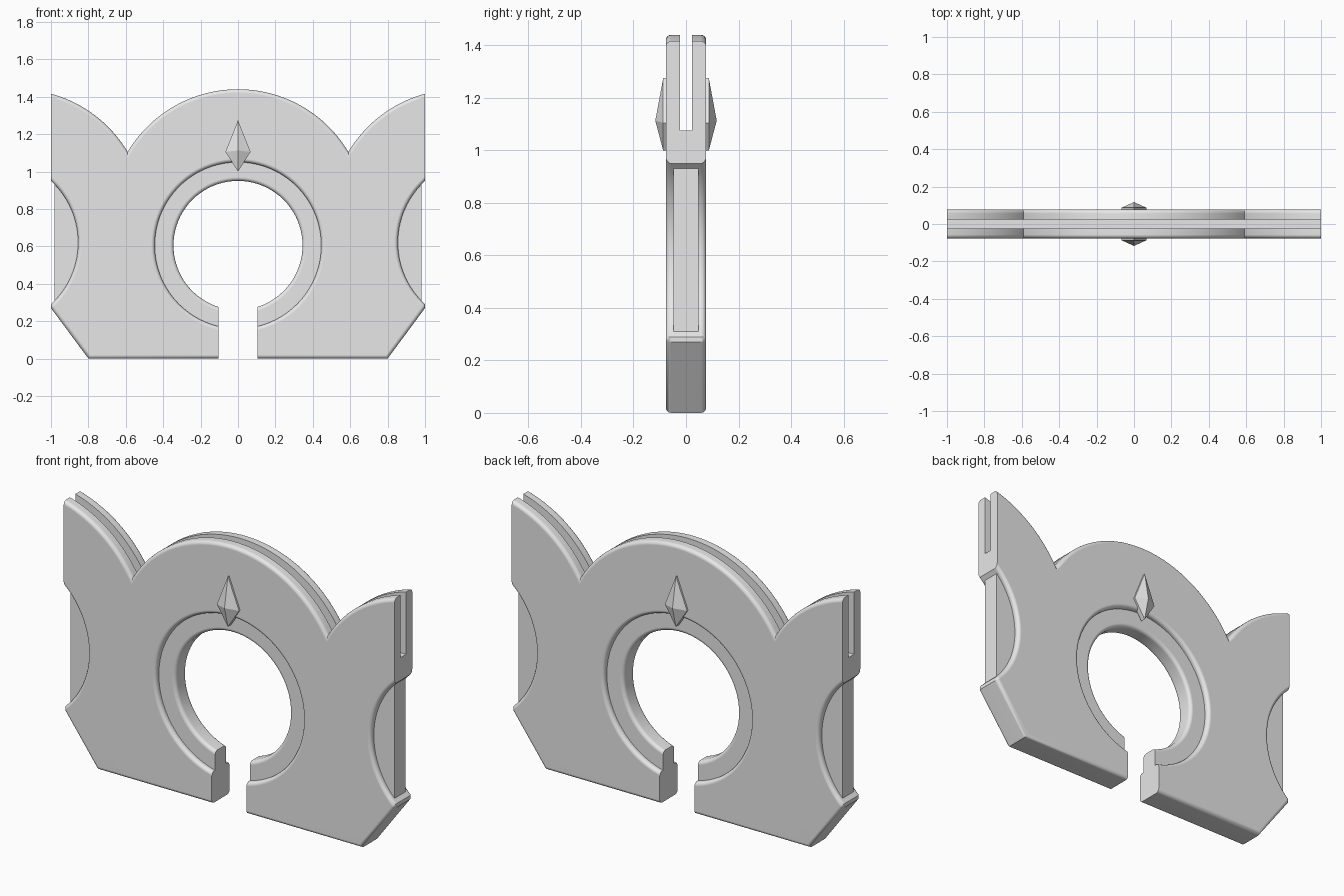
import bpy, bmesh
from math import asin, cos, sin, pi

cube = bpy.data.objects.get("Cube")
if cube:
    bpy.data.objects.remove(cube, do_unlink=True)

grey = bpy.data.materials.new("plain grey")
grey.use_nodes = True
grey.diffuse_color = (0.8, 0.8, 0.8, 1)
grey.node_tree.nodes["Principled BSDF"].inputs["Base Color"].default_value = (0.8, 0.8, 0.8, 1)

GAP = 0.105          # half width of the bottom opening
HOLE_Z = 0.605       # height of the hole centre
HALF = 0.077         # half thickness of the body
THIN = 0.048         # half thickness of the recessed parts


def arc(cx, cz, r, a0, a1, n):
    return [(cx + r * cos(a0 + (a1 - a0) * i / n),
             cz + r * sin(a0 + (a1 - a0) * i / n)) for i in range(n + 1)]


def hole_arc(r, n=72):
    """Arc over the hole, from the left of the opening to the right."""
    t = asin(GAP / r)
    return arc(0, HOLE_Z, r, 1.5 * pi - t, -0.5 * pi + t, n)


def finish(bm, name):
    bmesh.ops.recalc_face_normals(bm, faces=bm.faces)
    mesh = bpy.data.meshes.new(name)
    bm.to_mesh(mesh)
    bm.free()
    mesh.materials.append(grey)
    ob = bpy.data.objects.new(name, mesh)
    bpy.context.collection.objects.link(ob)
    return ob


def prism(outline, half, name, rounded=None, width=0.02):
    """Extrude an x-z outline along y and round the chosen rim edges."""
    bm = bmesh.new()
    front = bm.faces.new([bm.verts.new((x, -half, z)) for x, z in outline])
    new = bmesh.ops.extrude_face_region(bm, geom=[front])["geom"]
    moved = [v for v in new if isinstance(v, bmesh.types.BMVert)]
    bmesh.ops.translate(bm, verts=moved, vec=(0, 2 * half, 0))
    if not any(len(f.verts) == len(outline) and f.calc_center_median().y < 0 for f in bm.faces):
        bm.faces.new([v for v in bm.verts if v.co.y < 0])
    if rounded:
        rim = [e for e in bm.edges
               if abs(e.verts[0].co.y - e.verts[1].co.y) < half and rounded(*[v.co for v in e.verts])]
        bmesh.ops.bevel(bm, geom=rim, offset=width, offset_type='OFFSET', segments=4,
                        profile=0.5, affect='EDGES', clamp_overlap=False)
    return finish(bm, name)


def box(name, x, y, z):
    bm = bmesh.new()
    bmesh.ops.create_cube(bm, size=1)
    for v in bm.verts:
        v.co = [lo if c < 0 else hi for c, (lo, hi) in zip(v.co, (x, y, z))]
    return finish(bm, name)


def smooth(ob):
    bpy.ops.object.select_all(action='DESELECT')
    ob.select_set(True)
    bpy.context.view_layer.objects.active = ob
    bpy.ops.object.shade_smooth_by_angle(angle=0.6)
    ob.modifiers.new("clean_shading", 'WEIGHTED_NORMAL').keep_sharp = True


# Body outline: right half, mirrored, then the hole
R, CZ = 0.687, 0.753
valley = asin(0.59 / R)
bite = asin(0.33 / 0.448)
half_outline = [(GAP, 0), (0.8, 0), (1, 0.27)]
half_outline += arc(1.303, 0.62, 0.448, pi + bite, pi - bite, 28)
half_outline += arc(1.18, CZ, R, pi / 2 + asin(0.18 / R), pi / 2 + valley, 20)
half_outline += arc(0, CZ, R, pi / 2 - valley, pi / 2, 28)[1:]
outline = half_outline + [(-x, z) for x, z in reversed(half_outline[:-1])]
outline += hole_arc(0.445)


def body_rim(a, b):
    side = min(abs(a.x), abs(b.x)) > 0.995 and min(a.z, b.z) > 0.9
    opening = max(abs(a.x), abs(b.x)) < GAP + 0.001 and max(a.z, b.z) < 0.3
    return not side and not opening


body = prism(outline, HALF, "body", body_rim)

# Slot along the top of the body
cutter = box("slot_cutter", (-1.2, 1.2), (-0.0235, 0.0235), (1.075, 1.6))
cutter.hide_render = True
cut = body.modifiers.new("slot", 'BOOLEAN')
cut.operation = 'DIFFERENCE'
cut.solver = 'EXACT'
cut.object = cutter
bpy.context.view_layer.objects.active = body
bpy.ops.object.modifier_apply(modifier="slot")
bpy.data.objects.remove(cutter, do_unlink=True)
smooth(body)

# Recessed ring lining the hole
ring_outline = hole_arc(0.45) + hole_arc(0.345)[::-1]


def ring_rim(a, b):
    return all((v.x ** 2 + (v.z - HOLE_Z) ** 2) ** 0.5 < 0.36 for v in (a, b))


smooth(prism(ring_outline, THIN, "hole_ring", ring_rim))

# Thin plates filling the side bites
for side, s in (("left", 1), ("right", -1)):
    box(side + "_side_plate", sorted((0.8 * s, 0.98 * s)), (-THIN, THIN), (0.3, 0.94))

# Faceted kite-shaped gems on both faces
kite = [(0, 1.0), (0.067, 1.105), (0, 1.275), (-0.067, 1.105)]
for name, s in (("front_gem", -1), ("back_gem", 1)):
    bm = bmesh.new()
    base = [bm.verts.new((x, s * 0.06, z)) for x, z in kite]
    rim = [bm.verts.new((x, s * 0.087, z)) for x, z in kite]
    tip = bm.verts.new((0, s * 0.117, 1.113))
    bm.faces.new(base)
    for i in range(4):
        j = (i + 1) % 4
        bm.faces.new((base[i], base[j], rim[j], rim[i]))
        bm.faces.new((rim[i], rim[j], tip))
    finish(bm, name)
